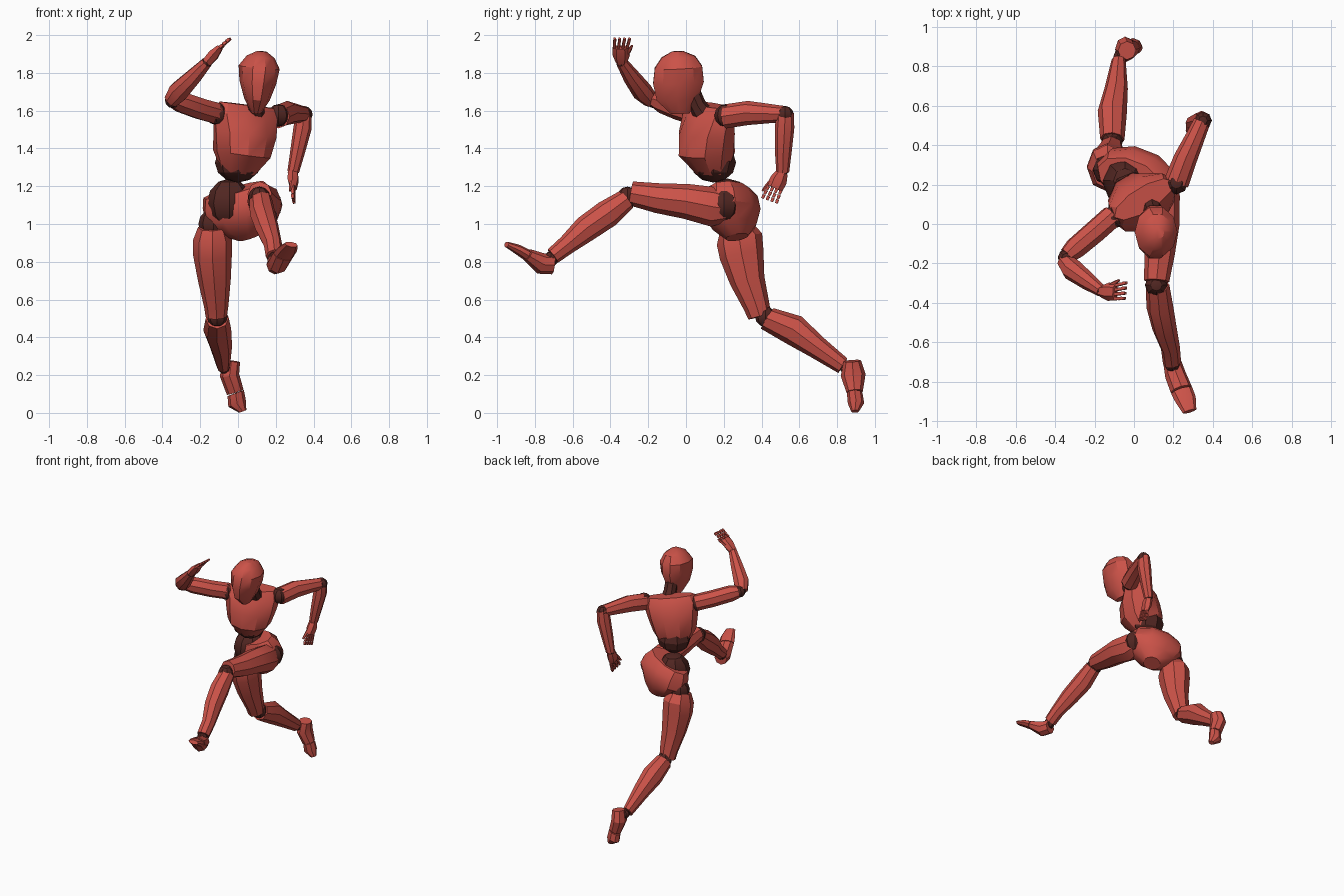
import bpy, bmesh, math
from mathutils import Vector as V


def material(name, rgb):
    m = bpy.data.materials.new(name)
    m.diffuse_color = (*rgb, 1)
    return m


BODY = material("body_red", (0.6, 0.085, 0.065))
DARK = material("joint_dark_red", (0.085, 0.02, 0.016))


def finish(bm, name, mat):
    bmesh.ops.recalc_face_normals(bm, faces=bm.faces)
    me = bpy.data.meshes.new(name)
    bm.to_mesh(me)
    bm.free()
    me.materials.append(mat)
    ob = bpy.data.objects.new(name, me)
    bpy.context.collection.objects.link(ob)
    bpy.context.view_layer.objects.active = ob
    ob.select_set(True)
    bpy.ops.object.shade_smooth_by_angle(angle=math.radians(30))
    ob.select_set(False)


def loft(name, rings, wide=(1, 0, 0), sides=8, straight=True, mat=BODY, flat=False):
    """Skin elliptical rings (x, y, z, half width, half depth); wide = width direction."""
    bm = bmesh.new()
    pts = [V(r[:3]) for r in rings]
    loops = []
    for i, r in enumerate(rings):
        a, b = (0, -1) if straight else (max(i - 1, 0), min(i + 1, len(pts) - 1))
        t = (pts[b] - pts[a]).normalized()
        w = V(wide)
        w = (w - t * w.dot(t)).normalized()
        d = t.cross(w)
        off = math.pi / sides if flat else 0
        k = 1.3 if flat else 1.03
        loops.append([bm.verts.new(pts[i] + k * (w * r[3] * math.cos(off + math.tau * j / sides)
                                                 + d * r[4] * math.sin(off + math.tau * j / sides)))
                      for j in range(sides)])
    for lo, hi in zip(loops, loops[1:]):
        for j in range(sides):
            bm.faces.new((lo[j], lo[(j + 1) % sides], hi[(j + 1) % sides], hi[j]))
    bm.faces.new(loops[0])
    bm.faces.new(loops[-1])
    finish(bm, name, mat)


def ball(name, c, r, scale=(1, 1, 1)):
    bm = bmesh.new()
    bmesh.ops.create_uvsphere(bm, u_segments=8, v_segments=6, radius=r)
    bmesh.ops.scale(bm, vec=scale, verts=bm.verts)
    bmesh.ops.translate(bm, vec=c, verts=bm.verts)
    finish(bm, name, DARK)


# Head and neck
loft("head", [(.095, -.03, 1.585, .025, .05), (.10, -.045, 1.66, .066, .112),
              (.105, -.04, 1.75, .095, .137), (.112, -.04, 1.83, .106, .128),
              (.12, -.04, 1.885, .072, .09), (.127, -.045, 1.914, .025, .03)], sides=10)
loft("neck", [(.085, .10, 1.57, .055, .055), (.095, .06, 1.63, .045, .045),
              (.10, .03, 1.70, .045, .045)], mat=DARK)

# Torso: chest twisted one way, pelvis the other
loft("chest", [(0, .135, 1.27, .09, .08), (.02, .11, 1.37, .15, .148),
               (.037, .11, 1.48, .175, .14), (.042, .12, 1.575, .19, .105),
               (.05, .125, 1.63, .17, .06)], wide=(.857, .515, 0), sides=10)
ball("lower_chest_joint", (0, .145, 1.325), .12, (1.02, 1, .88))
ball("waist_joint", (-.045, .22, 1.11), .125, (.95, 1, 1.05))
loft("pelvis", [(.06, .27, .93, .06, .06), (.04, .258, .985, .15, .11),
                (.025, .245, 1.06, .21, .14), (0, .235, 1.13, .20, .135),
                (-.02, .225, 1.18, .175, .10)], wide=(.88, -.36, .28), sides=10)

# Right leg, trailing
ball("right_hip_joint", (-.13, .275, 1.0), .08)
loft("right_thigh", [(-.135, .265, .985, .075, .085), (-.135, .283, .92, .1, .12),
                     (-.135, .295, .84, .1, .115), (-.125, .325, .70, .084, .09),
                     (-.115, .375, .56, .062, .067), (-.115, .39, .51, .055, .06)])
ball("right_knee_joint", (-.11, .42, .51), .055)
loft("right_shin", [(-.11, .43, .50, .06, .062), (-.11, .57, .44, .072, .08),
                    (-.09, .69, .35, .057, .06), (-.078, .83, .25, .035, .044)])
ball("right_ankle_joint", (-.07, .85, .24), .035)
loft("right_foot", [(-.035, .88, .275, .045, .045), (-.045, .885, .20, .05, .064),
                    (-.015, .893, .11, .045, .042)], straight=False)
loft("right_toes", [(-.012, .893, .105, .045, .04), (-.005, .9, .05, .048, .042),
                    (.025, .895, .008, .02, .02)])

# Left leg, reaching forward
ball("left_hip_joint", (.15, .2, 1.1), .085)
loft("left_thigh", [(.15, .22, 1.08, .065, .07), (.145, .15, 1.09, .085, .102),
                    (.14, 0, 1.12, .088, .09), (.13, -.15, 1.137, .075, .077),
                    (.115, -.29, 1.162, .062, .062)])
ball("left_knee_joint", (.113, -.31, 1.14), .058)
loft("left_shin", [(.12, -.315, 1.13, .058, .055), (.13, -.415, 1.055, .066, .072),
                   (.155, -.53, .975, .06, .068), (.185, -.63, .89, .047, .05),
                   (.193, -.705, .83, .045, .043)])
ball("left_ankle_joint", (.195, -.715, .815), .04)
loft("left_foot", [(.195, -.705, .785, .045, .05), (.21, -.765, .79, .052, .055),
                   (.24, -.84, .837, .055, .033)], straight=False)
loft("left_toes", [(.242, -.845, .838, .055, .03), (.262, -.89, .865, .052, .026),
                   (.282, -.95, .892, .035, .015)])

# Right arm, raised in front
ball("right_shoulder_joint", (-.115, .03, 1.585), .06)
loft("right_upper_arm", [(-.11, .04, 1.585, .058, .058), (-.2, -.04, 1.61, .058, .058),
                         (-.30, -.125, 1.645, .055, .057), (-.34, -.16, 1.655, .042, .042)])
ball("right_elbow_joint", (-.345, -.17, 1.655), .042)
loft("right_forearm", [(-.355, -.185, 1.652, .04, .04), (-.315, -.23, 1.70, .056, .053),
                       (-.235, -.29, 1.78, .044, .044), (-.165, -.34, 1.855, .03, .03)])

# Left arm, swung back
ball("left_shoulder_joint", (.215, .21, 1.575), .06)
loft("left_upper_arm", [(.215, .21, 1.57, .062, .062), (.26, .33, 1.588, .058, .062),
                        (.31, .44, 1.585, .048, .05), (.345, .52, 1.582, .042, .042)])
ball("left_elbow_joint", (.35, .525, 1.58), .045)
loft("left_forearm", [(.35, .525, 1.59, .04, .045), (.342, .522, 1.51, .047, .05),
                      (.315, .515, 1.38, .038, .043), (.292, .512, 1.275, .03, .033)])


def hand(side, wrist, knuckle, tip, across, thumb):
    """Palm block, four segmented fingers and a thumb."""
    w, k, e, a = V(wrist), V(knuckle), V(tip), V(across).normalized()
    ball(side + "_wrist_joint", w, .028)
    loft(side + "_palm", [(*w, .03, .028), (*w.lerp(k, .5), .045, .031), (*k, .042, .018)],
         wide=a, sides=6)
    for n in range(4):
        s = (n - 1.5) * .023
        p, q = k + a * s, e + a * s * 1.15
        for m in range(3):
            f, g = p.lerp(q, m / 3), p.lerp(q, (m + .9) / 3)
            loft(f"{side}_finger_{n + 1}_{m + 1}", [(*f, .009, .009), (*g, .007, .007)],
                 wide=a, sides=4, flat=True)
    f, g = w.lerp(k, .5) + a * .03, V(thumb)
    loft(side + "_thumb", [(*f, .011, .011), (*f.lerp(g, .6), .01, .01), (*g, .006, .006)],
         wide=a, sides=5)


hand("right", (-.165, -.342, 1.855), (-.095, -.345, 1.935), (-.04, -.337, 1.983),
     (.1, 1, 0), (-.075, -.285, 1.945))
hand("left", (.291, .51, 1.275), (.293, .47, 1.19), (.293, .44, 1.12),
     (-.1, -1, .35), (.275, .405, 1.175))
